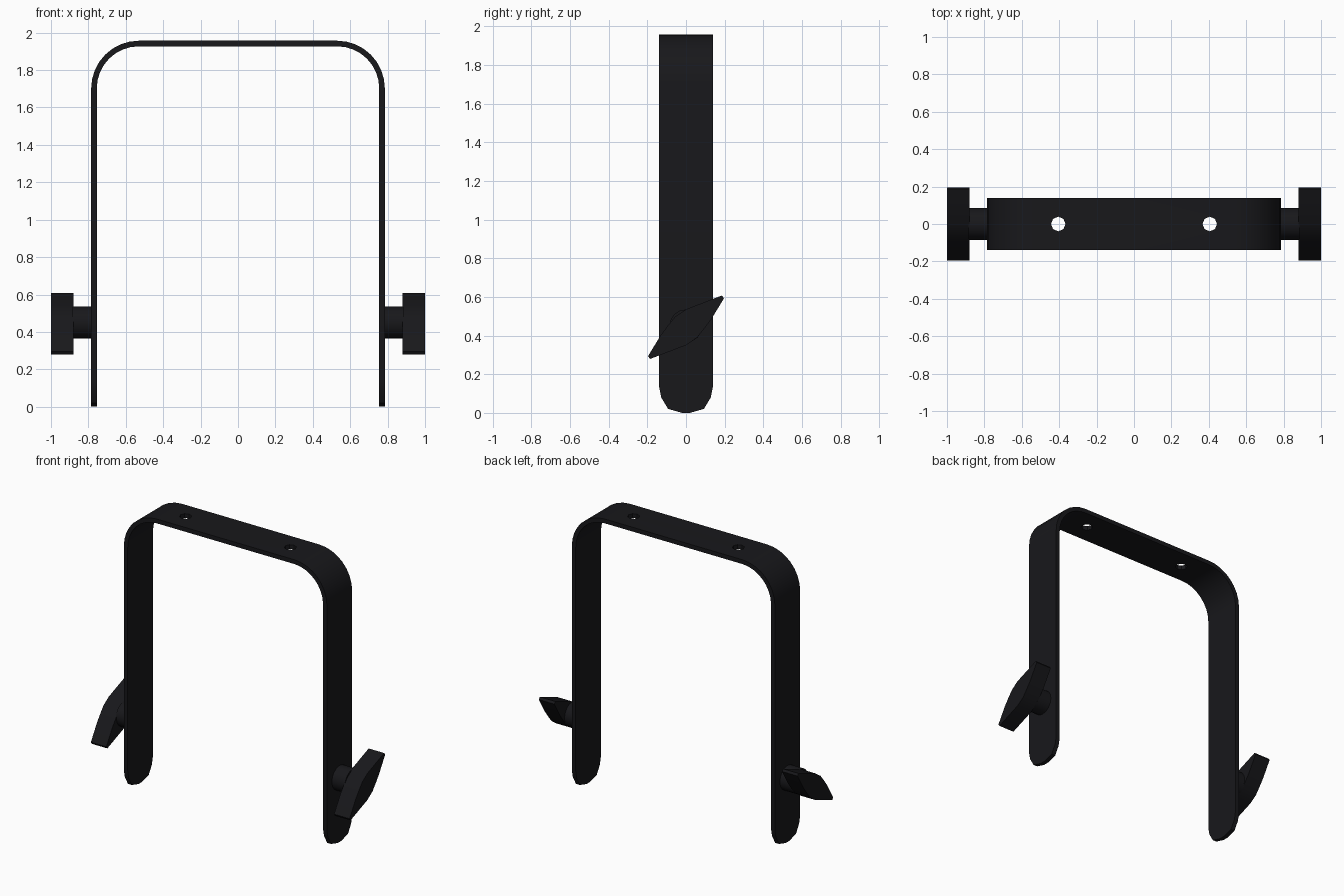
import bpy, bmesh, math

if "Cube" in bpy.data.objects:
    bpy.data.objects.remove(bpy.data.objects["Cube"])

black = bpy.data.materials.new("black_paint")
black.diffuse_color = (0.009, 0.009, 0.011, 1)
black.use_nodes = True
black.node_tree.nodes["Principled BSDF"].inputs["Base Color"].default_value = black.diffuse_color

HALF_W, T, R = 0.139, 0.03, 0.255      # strap half width, thickness, bend radius
X, TOP = 0.785, 1.957                  # strap outer side and top


def finish(name, bm, smooth=True):
    bmesh.ops.recalc_face_normals(bm, faces=bm.faces)
    me = bpy.data.meshes.new(name)
    bm.to_mesh(me)
    bm.free()
    ob = bpy.data.objects.new(name, me)
    bpy.context.collection.objects.link(ob)
    me.materials.append(black)
    bpy.ops.object.select_all(action='DESELECT')
    ob.select_set(True)
    bpy.context.view_layer.objects.active = ob
    if smooth:
        bpy.ops.object.shade_smooth_by_angle(angle=math.radians(30))
    return ob


def prism(name, outline, x0, x1):
    """Extrude a (y, z) outline along x."""
    bm = bmesh.new()
    face = bm.faces.new([bm.verts.new((x0, y, z)) for y, z in outline])
    ext = bmesh.ops.extrude_face_region(bm, geom=[face])
    verts = [g for g in ext["geom"] if isinstance(g, bmesh.types.BMVert)]
    bmesh.ops.translate(bm, verts=verts, vec=(x1 - x0, 0, 0))
    return finish(name, bm)


# Bent strap: rows of (outer x, outer z, inner x, inner z, half width)
rows = [(X, z, X - T, z, w) for z, w in
        [(0, 0.02), (0.021, 0.093), (0.08, 0.128), (0.135, HALF_W)]]
for i in range(9):
    a = math.radians(90) * i / 8
    c, s = math.cos(a), math.sin(a)
    cx, cz = X - R, TOP - R
    rows.append((cx + R * c, cz + R * s, cx + (R - T) * c, cz + (R - T) * s, HALF_W))
rows += [(-ox, oz, -ix, iz, w) for ox, oz, ix, iz, w in reversed(rows)]

bm = bmesh.new()
rings = [[bm.verts.new(p) for p in ((ox, -w, oz), (ox, w, oz), (ix, w, iz), (ix, -w, iz))]
         for ox, oz, ix, iz, w in rows]
for a, b in zip(rings, rings[1:]):
    for k in range(4):
        bm.faces.new((a[k], a[(k + 1) % 4], b[(k + 1) % 4], b[k]))
bm.faces.new(rings[0])
bm.faces.new(rings[-1])
strap = finish("bracket_strap", bm, smooth=False)

# Mounting holes through the top
for x in (-0.405, 0.405):
    bpy.ops.mesh.primitive_cylinder_add(vertices=8, radius=0.039, depth=0.3,
                                        location=(x, 0, TOP))
    cutter = bpy.context.object
    cutter.hide_render = True
    mod = strap.modifiers.new("hole", 'BOOLEAN')
    mod.operation, mod.object, mod.solver = 'DIFFERENCE', cutter, 'EXACT'
    bpy.context.view_layer.objects.active = strap
    bpy.ops.object.modifier_apply(modifier=mod.name)
    bpy.data.objects.remove(cutter)
bpy.ops.object.select_all(action='DESELECT')
strap.select_set(True)
bpy.context.view_layer.objects.active = strap
bpy.ops.object.shade_smooth_by_angle(angle=math.radians(30))

# Clamp knobs: a round hub and a two-winged handle on each side
ZC = 0.443
half = [(0.130, 0.093), (0.129, 0.13), (0.186, 0.164), (0.196, 0.149),
        (0.130, 0.040), (0.095, -0.007), (0.057, -0.054)]
half = [(0.0, 0.093)] + [(0.13, 0.143)] + half[2:]
wing = [(y, ZC + z) for y, z in half] + [(-y, ZC - z) for y, z in half]
hub = [(0.085 * math.cos(math.tau * i / 16), 0.45 + 0.085 * math.sin(math.tau * i / 16))
       for i in range(16)]
for side, s in (("left", -1), ("right", 1)):
    prism(side + "_knob_hub", hub, s * (X - 0.01), s * 0.885)
    prism(side + "_knob_handle", wing, s * 0.88, s * 1.0)
